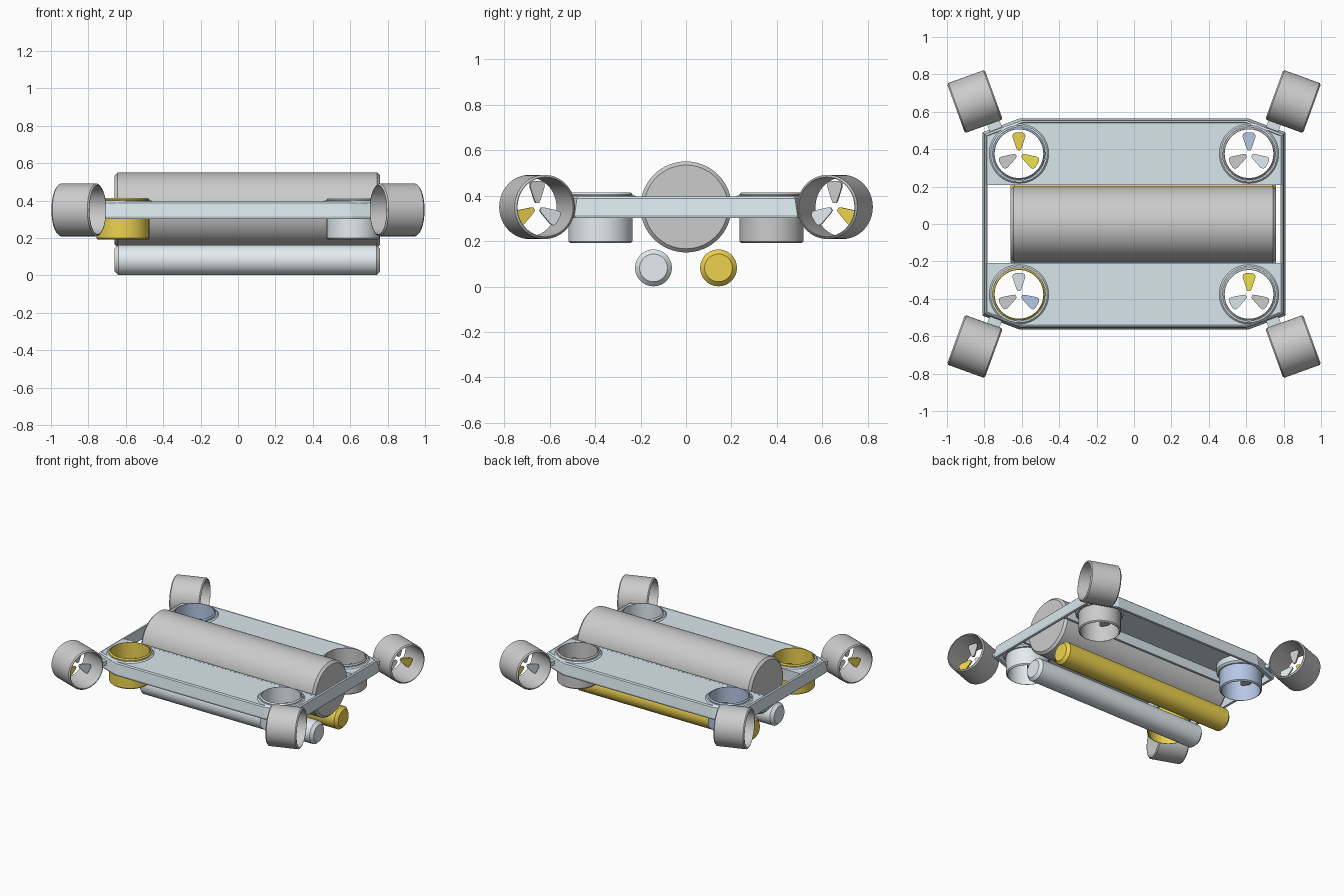
import bpy, bmesh, math
from mathutils import Matrix, Vector

if "Cube" in bpy.data.objects:
    bpy.data.objects.remove(bpy.data.objects["Cube"])

COLORS = {
    "pale_blue": (0.69, 0.79, 0.84, 1), "orange": (0.85, 0.65, 0.08, 1),
    "yellow": (0.86, 0.76, 0.08, 1), "blue": (0.47, 0.58, 0.79, 1),
    "light": (0.78, 0.84, 0.87, 1),
}
MATS = {}
for key, col in COLORS.items():
    MATS[key] = bpy.data.materials.new(key)
    MATS[key].diffuse_color = col


def finish(name, bm, color=None, matrix=Matrix(), smooth=True):
    bmesh.ops.recalc_face_normals(bm, faces=bm.faces)
    me = bpy.data.meshes.new(name)
    bm.to_mesh(me)
    bm.free()
    ob = bpy.data.objects.new(name, me)
    bpy.context.collection.objects.link(ob)
    ob.matrix_world = matrix
    if color:
        me.materials.append(MATS[color])
    if smooth:
        bpy.ops.object.select_all(action='DESELECT')
        ob.select_set(True)
        bpy.context.view_layer.objects.active = ob
        bpy.ops.object.shade_smooth_by_angle(angle=math.radians(30))
    return ob


def loft(name, loops, color=None, matrix=Matrix(), closed=False, smooth=True):
    """Skin a stack of equal loops; closed joins last to first, otherwise capped."""
    bm = bmesh.new()
    rows = [[bm.verts.new(p) for p in lp] for lp in loops]
    n = len(rows[0])
    pairs = list(zip(rows, rows[1:])) + ([(rows[-1], rows[0])] if closed else [])
    for a, b in pairs:
        for i in range(n):
            j = (i + 1) % n
            bm.faces.new((a[i], a[j], b[j], b[i]))
    if not closed:
        bm.faces.new(rows[0])
        bm.faces.new(rows[-1])
    return finish(name, bm, color, matrix, smooth)


def circle(r, z=0.0, n=64):
    return [(r * math.cos(2 * math.pi * i / n), r * math.sin(2 * math.pi * i / n), z) for i in range(n)]


def rod(name, r, x0, x1, y, z, bevel, color=None):
    m = Matrix.Translation((0, y, z)) @ Matrix.Rotation(math.pi / 2, 4, 'Y')
    prof = [(r - bevel, x0), (r, x0 + bevel), (r, x1 - bevel), (r - bevel, x1)]
    loft(name, [circle(*p) for p in prof], color, m)


def tube(name, ro, ri, z0, z1, b, color, m):
    prof = [(ri, z0), (ro - b, z0), (ro, z0 + b), (ro, z1 - b), (ro - b, z1), (ri, z1)]
    loft(name, [circle(*p) for p in prof], color, m, closed=True)


def box(name, size, m, color):
    bm = bmesh.new()
    bmesh.ops.create_cube(bm, size=1, matrix=Matrix.Diagonal((*size, 1)))
    finish(name, bm, color, m, False)


def thruster(name, m, length, shell, blades):
    tube(name + "_shroud", 0.141, 0.13, -length / 2, length / 2, 0.008, shell, m)
    half = [(0.018, 0.008), (0.03, 0.014), (0.09, 0.034), (0.105, 0.033), (0.113, 0.02)]
    outline = [(r, w) for r, w in half] + [(r, -w) for r, w in reversed(half)]
    for i, (deg, col) in enumerate(zip((90, 210, 330), blades)):
        mb = m @ Matrix.Rotation(math.radians(deg), 4, 'Z')
        loft(f"{name}_blade_{i + 1}", [[(x, y, z) for x, y in outline] for z in (-0.006, 0.006)],
             col, mb, smooth=False)


# Hull and two ballast rods
rod("hull_cylinder", 0.2, -0.66, 0.76, 0, 0.35, 0.016)
rod("front_ballast_rod", 0.081, -0.66, 0.76, -0.143, 0.082, 0.02, "light")
rod("back_ballast_rod", 0.081, -0.66, 0.76, 0.143, 0.082, 0.02, "orange")


# Chamfered frame outline
def octagon(inset, z=0.0):
    pts = [(0.61, 0.565), (0.81, 0.49)]
    pts = pts + [(x, -y) for x, y in reversed(pts)]
    pts = pts + [(-x, y) for x, y in reversed(pts)]
    return [(x * (1 - inset / 0.81), y * (1 - inset / 0.56), z) for x, y in pts]


# Outer rim wall
rim = [(0.004, 0.302), (0, 0.315), (0.012, 0.387), (0.02, 0.395), (0.026, 0.39), (0.022, 0.302)]
loft("frame_rim", [octagon(*p) for p in rim], "pale_blue", closed=True, smooth=False)

# Deck plate with window and four thruster openings
VX, VY = 0.615, 0.376
cu = bpy.data.curves.new("deck_plate", 'CURVE')
cu.dimensions, cu.fill_mode, cu.extrude = '2D', 'BOTH', 0.008
loops = [octagon(0.02), [(sx * 0.787, sy * 0.215, 0) for sx, sy in ((1, 1), (1, -1), (-1, -1), (-1, 1))]]
for sx in (-1, 1):
    for sy in (-1, 1):
        loops.append([(x + sx * VX, y + sy * VY, 0) for x, y, _ in circle(0.15)])
for lp in loops:
    sp = cu.splines.new('POLY')
    sp.points.add(len(lp) - 1)
    for p, c in zip(sp.points, lp):
        p.co = (*c, 1)
    sp.use_cyclic_u = True
deck = bpy.data.objects.new("deck_plate", cu)
deck.location.z = 0.384
bpy.context.collection.objects.link(deck)
bpy.ops.object.select_all(action='DESELECT')
deck.select_set(True)
bpy.context.view_layer.objects.active = deck
bpy.ops.object.convert(target='MESH')
deck = bpy.context.view_layer.objects.active
deck.data.materials.clear()
deck.data.materials.append(MATS["pale_blue"])

# Walls along the window
for side, y in (("front", -0.216), ("back", 0.216)):
    box(side + "_window_wall", (1.58, 0.016, 0.085), Matrix.Translation((0, y, 0.35)), "pale_blue")

# Vertical thrusters in the deck, with collars
VERTICAL = {
    (-1, 1): ("blue", ("orange", None, "yellow")),
    (1, 1): (None, ("blue", None, "light")),
    (-1, -1): ("orange", ("pale_blue", None, "blue")),
    (1, -1): ("light", ("yellow", "pale_blue", None)),
}
for (sx, sy), (shell, blades) in VERTICAL.items():
    tag = ("back" if sy > 0 else "front") + ("_right" if sx > 0 else "_left")
    m = Matrix.Translation((sx * VX, sy * VY, 0.302))
    thruster(tag + "_vertical_thruster", m, 0.222, shell, blades)
    tube(tag + "_collar", 0.163, 0.142, 0.02, 0.098, 0.012, "pale_blue", m)

    # Angled corner thrusters and their brackets
    a = math.radians(20)
    d = Vector((sx * math.cos(a), -sy * math.sin(a), 0))
    up = Vector((0, 0, 1))
    rot = Matrix((up.cross(d), up, d)).transposed().to_4x4()
    low = (None, "light", "orange") if sx * sy > 0 else (None, "orange", "light")
    thruster(tag + "_corner_thruster", Matrix.Translation((sx * 0.851, sy * 0.655, 0.35)) @ rot,
             0.215, None, low)
    mb = Matrix.Translation((sx * 0.745, sy * 0.523, 0.35)) @ Matrix.Rotation(-sx * sy * a, 4, 'Z')
    box(tag + "_bracket", (0.07, 0.04, 0.03), mb, "pale_blue")

for m in bpy.data.materials:
    if m.users and not m.is_grease_pencil:
        m.use_nodes = True
        m.node_tree.nodes["Principled BSDF"].inputs["Base Color"].default_value = m.diffuse_color
